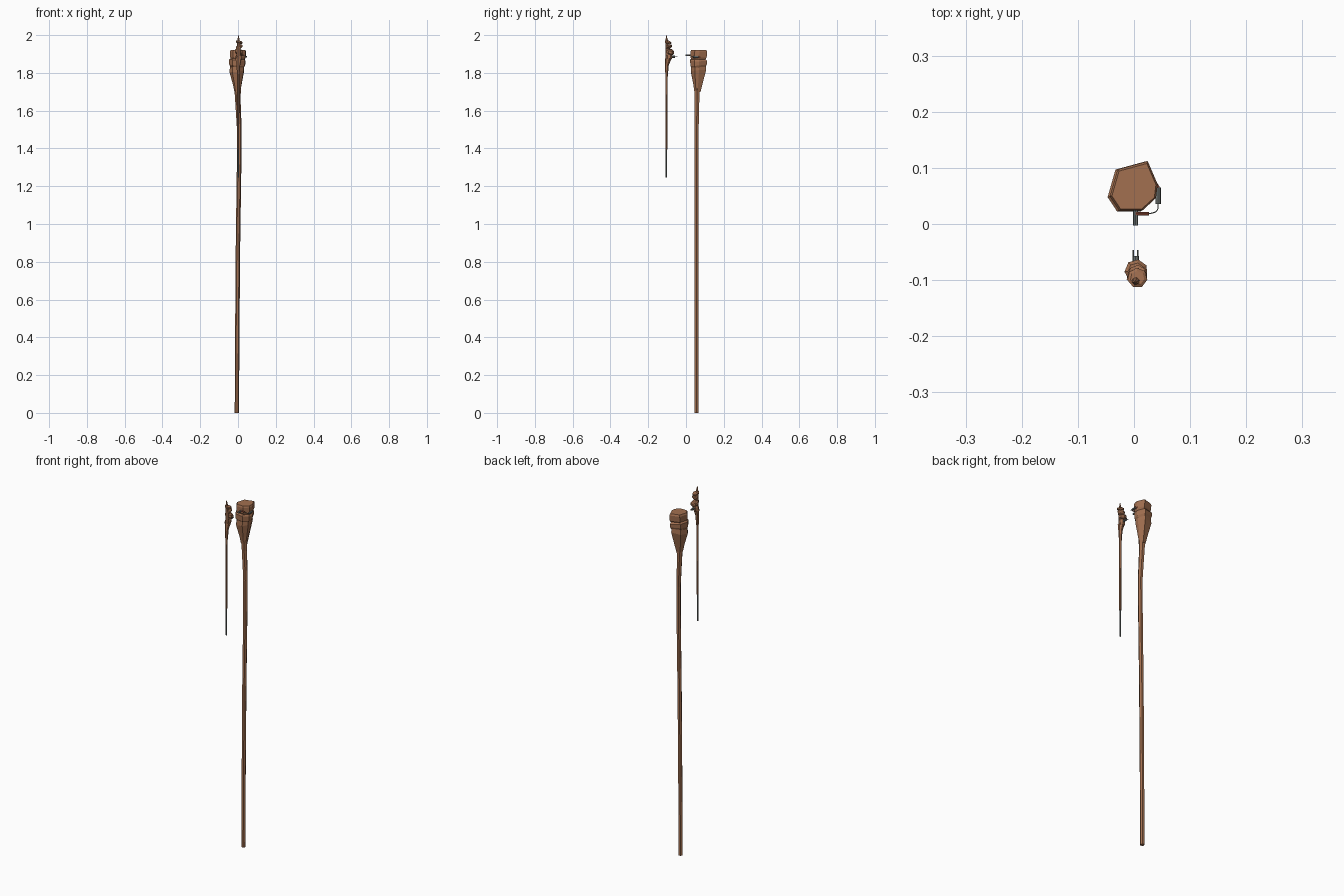
import bpy, bmesh, math
from mathutils import Vector


def material(name, rgb):
    m = bpy.data.materials.new(name)
    m.diffuse_color = (*rgb, 1)
    return m


WOOD = material("warm brown wood", (0.36, 0.16, 0.08))
METAL = material("dull grey metal", (0.17, 0.19, 0.18))
COPPER = material("copper", (0.36, 0.09, 0.05))


def finish(name, bm, mat):
    bmesh.ops.recalc_face_normals(bm, faces=bm.faces)
    me = bpy.data.meshes.new(name)
    bm.to_mesh(me)
    bm.free()
    me.materials.append(mat)
    ob = bpy.data.objects.new(name, me)
    bpy.context.collection.objects.link(ob)
    return ob


def loft(name, outline, rings, mat):
    """Skin stacked copies of an outline; ring = (x, y, z, scale, tilt_x, tilt_y)."""
    bm = bmesh.new()
    loops = []
    for r in rings:
        cx, cy, z, s, tx, ty = (*r, 0, 0)[:6]
        loops.append([bm.verts.new((cx + px * s, cy + py * s, z + px * s * tx + py * s * ty))
                      for px, py in outline])
    n = len(outline)
    for a, b in zip(loops, loops[1:]):
        for i in range(n):
            j = (i + 1) % n
            bm.faces.new((a[i], a[j], b[j], b[i]))
    bm.faces.new(loops[0][::-1])
    bm.faces.new(loops[-1])
    return finish(name, bm, mat)


def rod(name, a, b, r, mat, sides=8):
    a, b = Vector(a), Vector(b)
    d = b - a
    bm = bmesh.new()
    bmesh.ops.create_cone(bm, cap_ends=True, segments=sides, radius1=r, radius2=r, depth=d.length)
    ob = finish(name, bm, mat)
    ob.location = (a + b) / 2
    ob.rotation_euler = d.to_track_quat('Z', 'Y').to_euler()
    return ob


def wire(name, pts, r, mat):
    cu = bpy.data.curves.new(name, 'CURVE')
    cu.dimensions = '3D'
    cu.bevel_depth = r
    cu.bevel_resolution = 1
    cu.resolution_u = 4
    sp = cu.splines.new('BEZIER')
    sp.bezier_points.add(len(pts) - 1)
    for p, co in zip(sp.bezier_points, pts):
        p.co = co
        p.handle_left_type = p.handle_right_type = 'AUTO'
    cu.materials.append(mat)
    ob = bpy.data.objects.new(name, cu)
    bpy.context.collection.objects.link(ob)


def ngon(n, phase=0.3):
    return [(math.cos(phase + i * math.tau / n), math.sin(phase + i * math.tau / n)) for i in range(n)]


# Long faceted staff, gently bowed, flaring into the head
CHUNK = [(-0.047, -0.012), (-0.030, -0.038), (0.012, -0.038), (0.037, -0.015),
         (0.040, 0.010), (0.022, 0.052), (-0.033, 0.037)]
loft("staff_shaft", ngon(6, 0), [
    (-0.006, 0.056, 0, 0.0115), (-0.004, 0.056, 0.4, 0.0115), (0.0, 0.056, 0.9, 0.0118),
    (0.006, 0.056, 1.32, 0.012), (0.007, 0.056, 1.5, 0.0125),
    (-0.001, 0.058, 1.66, 0.0145), (-0.002, 0.059, 1.73, 0.018)], WOOD)
loft("staff_head_cup", CHUNK, [
    (-0.002, 0.058, 1.70, 0.36), (-0.002, 0.059, 1.74, 0.54),
    (-0.003, 0.060, 1.81, 0.90, 0.1, 0.1), (-0.002, 0.060, 1.837, 0.86, 0.1, 0.1)], WOOD)
loft("staff_head_band", CHUNK, [
    (0, 0.06, 1.825, 0.76), (-0.001, 0.060, 1.842, 0.97, -0.1, 0.1),
    (0, 0.060, 1.866, 1.0, -0.12, 0), (0.002, 0.060, 1.876, 0.82, -0.1, 0)], WOOD)
loft("staff_head_cap", CHUNK, [
    (0.004, 0.060, 1.868, 0.78), (0.003, 0.060, 1.882, 0.95),
    (0.003, 0.061, 1.912, 0.98), (0.003, 0.061, 1.921, 0.90)], WOOD)

# Joint pin, side canister, copper fitting and feed wire on the staff head
rod("staff_pin", (0.003, 0.04, 1.893), (0.003, -0.003, 1.893), 0.0045, METAL)
rod("canister", (0.043, 0.036, 1.885), (0.043, 0.065, 1.885), 0.005, METAL)
rod("canister_fitting", (0.043, 0.064, 1.885), (0.036, 0.075, 1.885), 0.0035, COPPER)
rod("copper_fitting", (0.003, 0.0185, 1.895), (0.027, 0.0185, 1.895), 0.0032, COPPER)
wire("feed_wire", [(0.020, 0.0185, 1.895), (0.030, 0.019, 1.894),
                   (0.041, 0.024, 1.890), (0.043, 0.038, 1.885)], 0.001, METAL)

# Slender wand with a thin metal tail
rod("wand_tail", (0.001, -0.104, 1.247), (0.001, -0.104, 1.42), 0.004, METAL, 6)
loft("wand_shaft", ngon(6), [
    (0.001, -0.104, 1.395, 0.0055), (0.001, -0.104, 1.65, 0.006), (0.001, -0.103, 1.78, 0.0065),
    (0.002, -0.101, 1.84, 0.010), (0.003, -0.094, 1.875, 0.017)], WOOD)

# Knotted wand head: stacked tilted collars around a core
loft("wand_core", ngon(6), [
    (0.003, -0.095, 1.86, 0.013), (0.003, -0.098, 1.93, 0.011),
    (0.003, -0.102, 1.97, 0.007), (0.002, -0.104, 2.0, 0.001)], WOOD)
for i, (x, y, z, r, h, t) in enumerate([
        (0.003, -0.090, 1.882, 0.017, 0.032, 0.2), (0.004, -0.084, 1.912, 0.021, 0.026, -0.2),
        (0.006, -0.091, 1.938, 0.018, 0.016, 0.3), (0.006, -0.096, 1.962, 0.018, 0.014, -0.2)]):
    loft(f"wand_collar_{i}", ngon(7, 0.4 + i), [
        (x, y, z - h / 2, r * 0.7, t, t), (x, y, z - h / 4, r, t, t),
        (x, y, z + h / 4, r, t, t), (x, y, z + h / 2, r * 0.7, t, t)], WOOD)

# Forked clasp facing the staff pin
rod("clasp_stem", (0.003, -0.09, 1.886), (0.003, -0.057, 1.886), 0.006, METAL)
for side in (-1, 1):
    rod(f"clasp_prong_{side}", (0.003 + side * 0.004, -0.065, 1.886),
        (0.003 + side * 0.004, -0.046, 1.886), 0.0015, METAL, 6)
